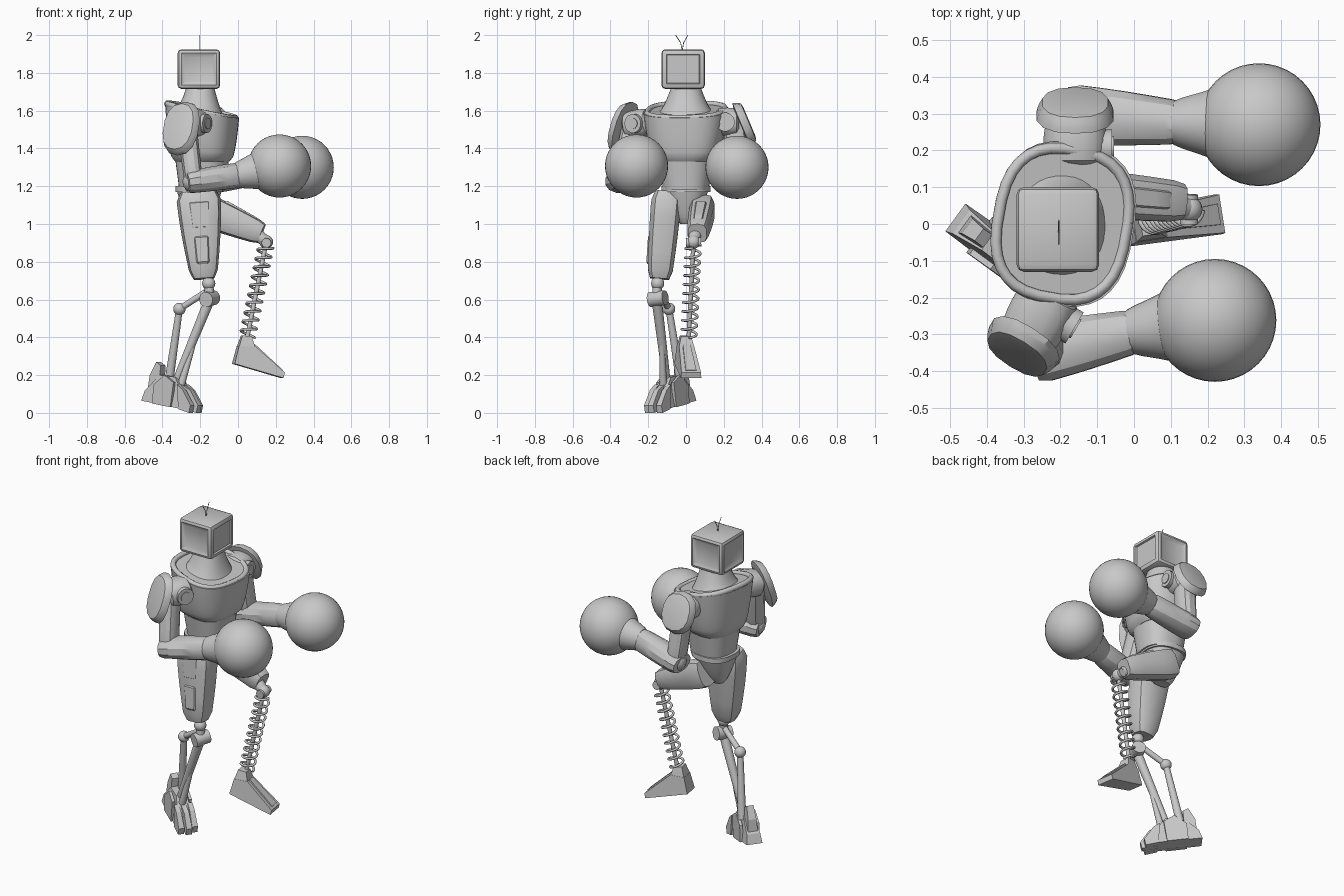
import bpy, bmesh, math
from mathutils import Vector, Matrix

if "Cube" in bpy.data.objects:
    bpy.data.objects.remove(bpy.data.objects["Cube"], do_unlink=True)

GREY = (.58, .58, .58, 1)
ALONG_X, ALONG_Y = Vector((1, 0, 0)), Vector((0, 1, 0))
metal = bpy.data.materials.new("plain grey")
metal.use_nodes = True
metal.diffuse_color = GREY
metal.node_tree.nodes["Principled BSDF"].inputs["Base Color"].default_value = GREY


def finish(name, bm, sharp=30):
    bmesh.ops.recalc_face_normals(bm, faces=bm.faces[:])
    mesh = bpy.data.meshes.new(name)
    bm.to_mesh(mesh)
    bm.free()
    mesh.materials.append(metal)
    part = bpy.data.objects.new(name, mesh)
    bpy.context.collection.objects.link(part)
    bpy.ops.object.select_all(action='DESELECT')
    part.select_set(True)
    bpy.context.view_layer.objects.active = part
    bpy.ops.object.shade_smooth_by_angle(angle=math.radians(sharp))


def mix(first, last, t):
    return first + (last - first) * t


def oval(sides, boxy):
    """Unit cross-section: boxy = 1 is round, smaller is squarer."""
    for i in range(sides):
        angle = math.tau * (i + .5) / sides
        c, s = math.cos(angle), math.sin(angle)
        yield math.copysign(abs(c) ** boxy, c), math.copysign(abs(s) ** boxy, s)


def loft(name, rings, sharp=30):
    bm = bmesh.new()
    loops = [[bm.verts.new(point) for point in ring] for ring in rings]
    for lower, upper in zip(loops, loops[1:]):
        for i in range(len(lower)):
            bm.faces.new((lower[i - 1], lower[i], upper[i], upper[i - 1]))
    bm.faces.new(loops[0])
    bm.faces.new(loops[-1])
    finish(name, bm, sharp)


def limb(name, start, end, first, last, sides=16, boxy=1, across=ALONG_Y, swell=0, ends=.8):
    """Tapered limb; first and last are (half width, half height), ends shrinks both caps."""
    start, end = Vector(start), Vector(end)
    forward = (end - start).normalized()
    side = (across - forward * across.dot(forward)).normalized()
    up = forward.cross(side)
    rings = []
    for t, cap in ((0, ends), (.1, 1), (.3, 1), (.5, 1), (.7, 1), (.9, 1), (1, ends)):
        size = cap * (1 + swell * math.sin(math.pi * t))
        width, height = mix(first[0], last[0], t) * size, mix(first[1], last[1], t) * size
        rings.append([start.lerp(end, t) + side * width * x + up * height * y
                      for x, y in oval(sides, boxy)])
    loft(name, rings)


def rod(name, start, end, radius, tip=None):
    tip = tip or radius
    run = Vector(end) - Vector(start)
    across = ALONG_X if abs(run.y) > abs(run.x) + abs(run.z) else ALONG_Y
    limb(name, start, end, (radius, radius), (tip, tip), across=across, ends=1)


def ball(name, centre, radius, segments=20):
    bm = bmesh.new()
    bmesh.ops.create_uvsphere(bm, u_segments=segments, v_segments=segments // 2,
                              radius=radius, matrix=Matrix.Translation(centre))
    finish(name, bm, sharp=60)


def slanted_ring(x, z, depth, width, tilt, yaw, boxy):
    turn = Matrix.Rotation(math.radians(yaw), 3, 'Z')
    return [turn @ Vector((depth * a, width * b, tilt * depth * a)) + Vector((x, 0, z))
            for a, b in oval(32, boxy)]


def body(name, x, low, high, bottom, top, power=1, tilts=(0, 0), yaw=0, boxy=.8, steps=10):
    """Upright shell from low to high; power sets how soon it reaches its top size."""
    rings = []
    for step in range(steps + 1):
        t = step / steps
        depth, width = (mix(b, a, t ** power) for b, a in zip(bottom, top))
        rings.append(slanted_ring(x, mix(low, high, t), depth, width, mix(*tilts, t), yaw, boxy))
    loft(name, rings)


def prism(name, outline, origin, yaw, wide, narrow, shift=0):
    """Side outline of (along, up); half width goes from wide at the base to narrow on top."""
    turn = Matrix.Rotation(math.radians(yaw), 3, 'Z')
    heights = [z for x, z in outline]
    low, high = min(heights), max(heights)
    loft(name, [[Vector(origin) + turn @ Vector(
        (x, shift + hand * mix(wide, narrow, (z - low) / (high - low)), z))
        for x, z in outline] for hand in (-1, 1)], sharp=5)


def wire(name, points, radius):
    curve = bpy.data.curves.new(name, 'CURVE')
    curve.dimensions = '3D'
    curve.bevel_depth, curve.bevel_resolution, curve.use_fill_caps = radius, 2, True
    spline = curve.splines.new('POLY')
    spline.points.add(len(points) - 1)
    for target, point in zip(spline.points, points):
        target.co = (*point, 1)
    curve.materials.append(metal)
    bpy.context.collection.objects.link(bpy.data.objects.new(name, curve))


# Boxy screen head with inset panels
bm = bmesh.new()
bmesh.ops.create_cube(bm, size=1, matrix=Matrix.Translation((-.207, -.015, 1.82))
                      @ Matrix.Diagonal((.225, .23, .21, 1)))
bmesh.ops.bevel(bm, geom=bm.edges[:], offset=.02, segments=2, profile=.5, affect='EDGES')
bm.normal_update()
for panel in sorted(bm.faces, key=lambda face: -face.calc_area())[:6]:
    if panel.normal.x > .9:
        bmesh.ops.inset_region(bm, faces=[panel], thickness=.01, depth=0)
        bmesh.ops.inset_region(bm, faces=[panel], thickness=.005, depth=-.01)
    elif abs(panel.normal.z) < .9:
        bmesh.ops.inset_region(bm, faces=[panel], thickness=.03, depth=-.012)
finish("head", bm)
for lean in (-.035, .03):
    root = Vector((-.205, -.02, 1.92))
    wire("antenna", [root + Vector((0, lean * t * t, .08 * t)) for t in (0, .5, 1)], .002)

# Torso from neck to pelvis
body("neck", -.2, 1.56, 1.72, (.165, .19), (.075, .08), power=.5, tilts=(-.22, 0), boxy=.9)
body("chest", -.19, 1.33, 1.6, (.14, .14), (.19, .222), power=.4, tilts=(0, -.2),
     yaw=-10, boxy=.75)
rim = slanted_ring(-.195, 1.6, .175, .203, -.22, yaw=-10, boxy=.75)
wire("collar", rim + rim[:1], .016)
body("abdomen", -.19, 1.18, 1.37, (.12, .12), (.145, .15), yaw=-5)
body("belt", -.205, 1.17, 1.2, (.125, .13), (.125, .13), yaw=-5)
body("pelvis", -.205, 1, 1.18, (.05, .03), (.12, .12), power=.7)


# Each arm has a shoulder, pad, upper arm, elbow, forearm and round glove
def arm(hand, inner, outer, facing, outward, tall, elbow, wrist, glove):
    inner, outer, elbow, wrist, glove = map(Vector, (inner, outer, elbow, wrist, glove))
    facing, outward = Vector(facing).normalized(), Vector(outward).normalized()
    limb(hand + "_shoulder", inner, outer, (.08, .07), (.08, .07),
         boxy=.85, across=facing, swell=.1)
    socket = inner.lerp(outer, .4) + facing * .05
    rod(hand + "_shoulder_disc", socket, socket + facing * .05, .05)
    rod(hand + "_shoulder_bolt", socket, socket + facing * .055, .03)
    pad = outer + outward * .01 + Vector((0, 0, -.02))
    limb(hand + "_shoulder_pad", pad, pad + outward * .05, (.108, tall), (.088, tall * .82),
         sides=14, boxy=.85, across=facing, swell=.03)
    limb(hand + "_upper_arm", inner.lerp(outer, .75), elbow, (.06, .055), (.06, .05),
         sides=12, boxy=.8, ends=.9)
    ball(hand + "_elbow", elbow, .06, segments=12)
    limb(hand + "_forearm", elbow.lerp(wrist, -.15), wrist, (.085, .06), (.06, .068),
         sides=12, boxy=.9, swell=.04, ends=.9)
    limb(hand + "_glove_cuff", wrist - (glove - wrist) * .1, glove, (.062, .066), (.17, .17),
         sides=28, swell=-.14, ends=.97)
    ball(hand + "_glove", glove, .167, segments=40)


arm("left", inner=(-.16, .16, 1.54), outer=(-.16, .28, 1.54), facing=ALONG_X,
    outward=(0, .9, .38), tall=.125,
    elbow=(-.14, .295, 1.22), wrist=(.13, .275, 1.28), glove=(.34, .27, 1.3))
arm("right", inner=(-.22, -.18, 1.54), outer=(-.29, -.31, 1.52), facing=(.85, -.5, 0),
    outward=(-.5, -.8, .3), tall=.15,
    elbow=(-.235, -.345, 1.225), wrist=(.01, -.29, 1.26), glove=(.22, -.262, 1.307))

# Right leg: armoured thigh and knee joints
hip, knee = Vector((-.21, -.1, 1.17)), Vector((-.18, -.14, .71))
limb("right_thigh", hip, knee, (.08, .12), (.065, .07), sides=10, boxy=.65, swell=.08)
for upper, lower, size in ((.1, .45, .09), (.5, .85, .06)):
    offset = Vector((0, -.014, 0))
    limb("right_thigh_plate", hip.lerp(knee, upper) + offset, hip.lerp(knee, lower) + offset,
         (.07, size), (.066, size * .8), sides=8, boxy=.6)
pivot, joint = (-.15, -.155, .6), (-.31, -.09, .55)
ball("right_knee_ball", (-.155, -.15, .685), .035)
rod("right_knee_stem", (-.155, -.15, .7), pivot, .025)
rod("right_knee_hinge", (-.17, -.19, .6), (-.13, -.11, .61), .04)

# Right shin: linked struts
rod("right_shin_link", (-.17, -.14, .64), joint, .017)
ball("right_shin_joint", joint, .033)
rod("right_shin_back_strut", joint, (-.365, -.03, .17), .018, tip=.024)
rod("right_shin_front_strut", pivot, (-.335, -.1, .15), .028, tip=.02)
rod("right_shin_piston", (-.22, -.13, .42), (-.3, -.12, .15), .012, tip=.02)

# Right foot: sole, heel spur, toes and ankle fins
ankle, heading = (-.34, -.088, 0), -36
prism("right_foot", [(-.18, .065), (.09, .02), (.1, .09), (.03, .19), (-.07, .2), (-.16, .12)],
      ankle, heading, wide=.052, narrow=.03)
prism("right_heel_spur", [(-.15, .12), (-.08, .13), (-.07, .25), (-.1, .27), (-.14, .2)],
      ankle, heading, wide=.03, narrow=.02)
for side in (-1, 0, 1):
    tip = .16 - .02 * abs(side)
    prism("right_toe", [(.07, .02), (tip, 0), (tip + .01, .04), (tip - .04, .12), (.06, .15)],
          ankle, heading, wide=.018, narrow=.014, shift=.04 * side)
for side in (-1, 1):
    prism("right_ankle_fin", [(-.1, .05), (.02, .03), (.04, .16), (-.02, .2), (-.09, .15)],
          ankle, heading, wide=.01, narrow=.008, shift=.05 * side)

# Left leg: raised thigh and knee
hip, knee = Vector((-.2, .09, 1.085)), Vector((.125, .06, .95))
limb("left_thigh", hip, knee, (.066, .09), (.056, .06), sides=10, boxy=.65, swell=.06, ends=.9)
offset = Vector((0, 0, .012))
limb("left_thigh_plate", hip.lerp(knee, .3) + offset, hip.lerp(knee, .9) + offset,
     (.042, .084), (.036, .058), sides=8, boxy=.6)
pivot = (.15, .04, .905)
rod("left_knee_stem", (.1, .05, .945), pivot, .035, tip=.03)
ball("left_knee_ball", pivot, .036)
rod("left_knee_hinge", (.15, 0, .9), (.15, .08, .905), .025)

# Left shin: coil spring around a rod
top, low = Vector((.147, .038, .88)), Vector((.05, .015, .405))
axis = (low - top).normalized()
side = axis.cross(ALONG_Y).normalized()
across = axis.cross(side)
TURNS, STEPS = 10, 18
coil = []
for i in range(TURNS * STEPS + 1):
    angle = math.tau * i / STEPS
    swing = side * math.cos(angle) + across * math.sin(angle)
    coil.append(top.lerp(low, i / (TURNS * STEPS)) + swing * .04)
wire("left_shin_spring", coil, .007)
rod("left_shin_rod", pivot, low, .012)

# Left foot: wedge with a raised ridge
sole, heading = (0, -.01, 0), 9
prism("left_foot", [(0, .355), (-.025, .26), (.235, .185), (.243, .213), (.085, .355)],
      sole, heading, wide=.055, narrow=.04)
prism("left_ankle", [(0, .35), (.085, .35), (.07, .405), (.02, .41)],
      sole, heading, wide=.04, narrow=.026)
prism("left_foot_ridge", [(.07, .34), (.22, .21), (.235, .228), (.09, .362)],
      sole, heading, wide=.03, narrow=.02)
